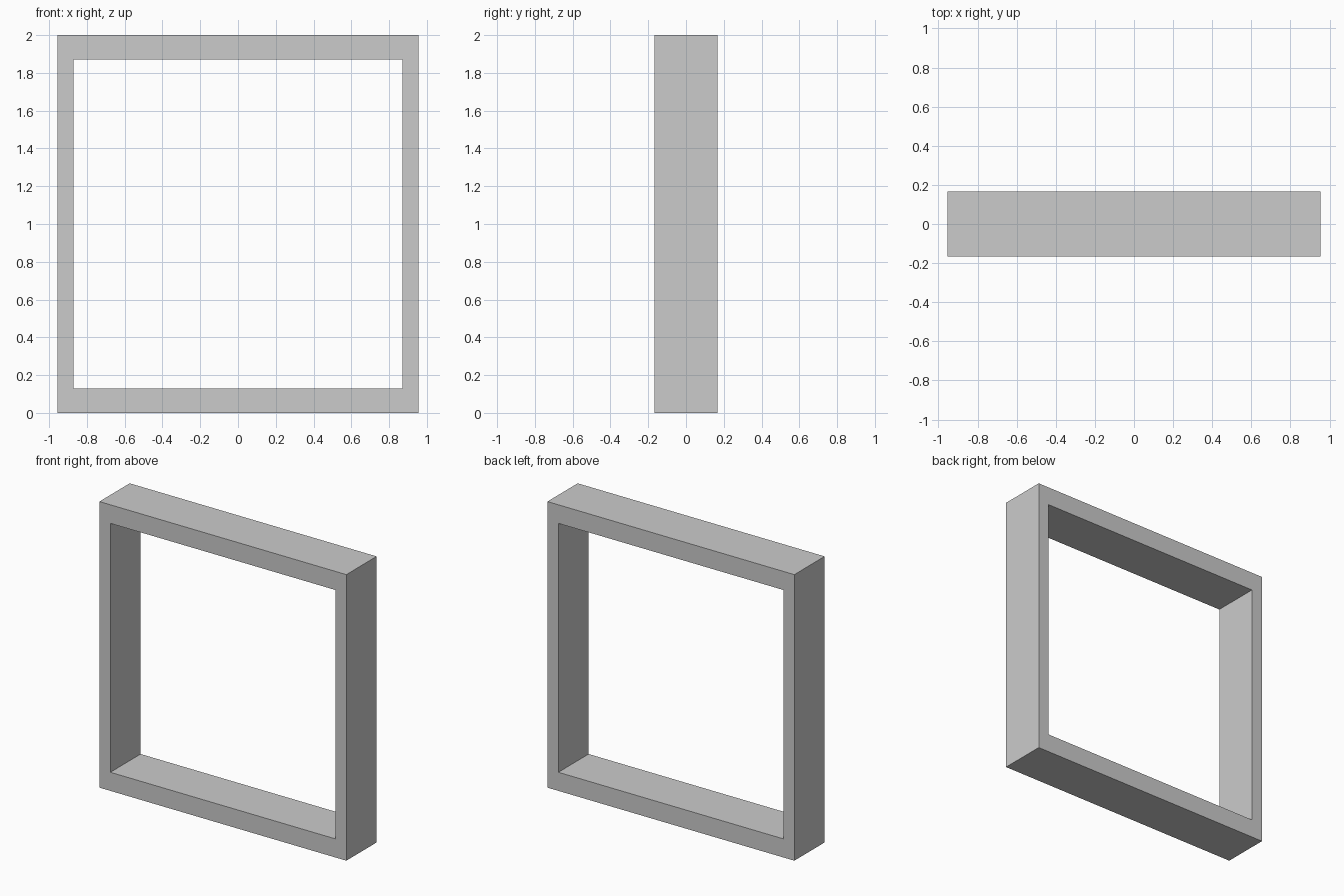
import bpy, bmesh

if "Cube" in bpy.data.objects:
    bpy.data.objects.remove(bpy.data.objects["Cube"])

OUT_X, IN_X = 0.955, 0.87      # outer and inner half widths
HEIGHT, RAIL = 2.0, 0.13       # overall height, top/bottom rail thickness
HALF_D = 0.167                 # half depth


def rectangle(bm, half_x, z0, z1):
    return [bm.verts.new((x, -HALF_D, z)) for x, z in
            ((-half_x, z0), (half_x, z0), (half_x, z1), (-half_x, z1))]


bm = bmesh.new()

# Front face: mitred ring between the outer and inner rectangles
outer = rectangle(bm, OUT_X, 0, HEIGHT)
inner = rectangle(bm, IN_X, RAIL, HEIGHT - RAIL)
ring = [bm.faces.new((outer[i], outer[(i + 1) % 4], inner[(i + 1) % 4], inner[i]))
        for i in range(4)]

# Extrude the ring to the back, keeping the front to close the solid
result = bmesh.ops.extrude_face_region(bm, geom=ring, use_keep_orig=True)
back = [g for g in result["geom"] if isinstance(g, bmesh.types.BMVert)]
bmesh.ops.translate(bm, verts=back, vec=(0, 2 * HALF_D, 0))
bmesh.ops.recalc_face_normals(bm, faces=bm.faces)

mesh = bpy.data.meshes.new("window_frame")
bm.to_mesh(mesh)
bm.free()
frame = bpy.data.objects.new("window_frame", mesh)
bpy.context.collection.objects.link(frame)
